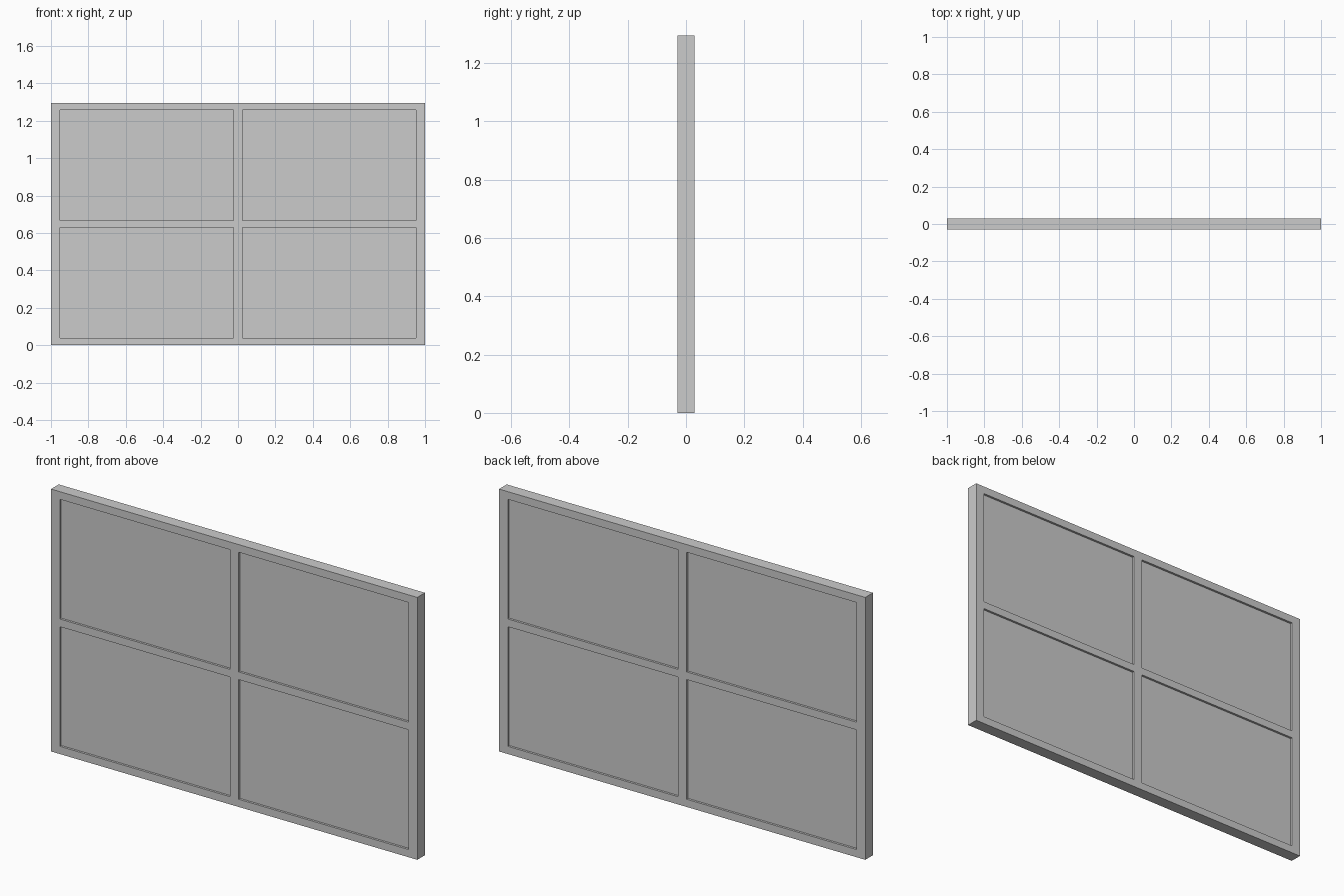
import bpy

if "Cube" in bpy.data.objects:
    bpy.data.objects.remove(bpy.data.objects["Cube"])

W, D, H = 2.0, 0.06, 1.295      # overall size
SW, RH = 0.048, 0.038           # stile width, rail height
PANE_D = 0.038                  # pane thickness, recessed on both sides
PW = (W - 3 * SW) / 2           # opening size
PH = (H - 3 * RH) / 2


def box(name, x, z, w, d, h):
    bpy.ops.mesh.primitive_cube_add(size=1, location=(x, 0, z))
    ob = bpy.context.object
    ob.name = name
    ob.scale = (w, d, h)
    bpy.ops.object.transform_apply(location=False, rotation=False, scale=True)
    return ob


# Full-height upright stiles
for i, name in enumerate(("left_stile", "centre_mullion", "right_stile")):
    box(name, (i - 1) * (PW + SW), H / 2, SW, D, H)

for side, x in (("left", -(PW + SW) / 2), ("right", (PW + SW) / 2)):
    # Horizontal rails between the stiles
    for j, level in enumerate(("bottom", "middle", "top")):
        box(f"{level}_rail_{side}", x, RH / 2 + j * (PH + RH), PW, D, RH)
    # Recessed panes
    for j, level in enumerate(("lower", "upper")):
        box(f"{level}_pane_{side}", x, RH + PH / 2 + j * (PH + RH), PW, PANE_D, PH)
